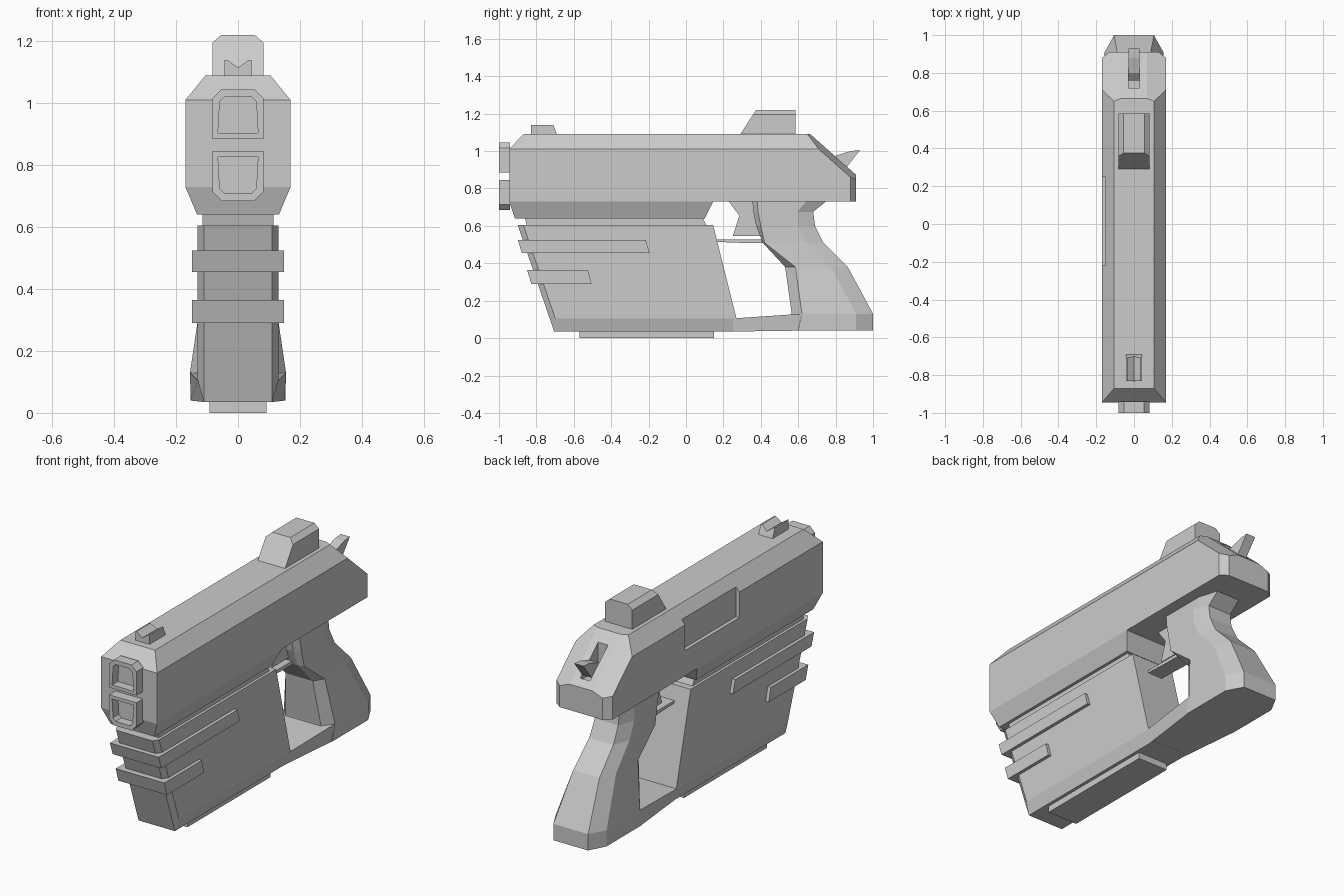
import bpy, bmesh
from mathutils import Vector

cube = bpy.data.objects.get("Cube")
if cube:
    bpy.data.objects.remove(cube, do_unlink=True)

grey = bpy.data.materials.new("plain_grey")
grey.use_nodes = True
grey.diffuse_color = (0.6, 0.6, 0.6, 1)
grey.node_tree.nodes["Principled BSDF"].inputs["Base Color"].default_value = (0.6, 0.6, 0.6, 1)


def finish(name, bm):
    bmesh.ops.recalc_face_normals(bm, faces=bm.faces[:])
    mesh = bpy.data.meshes.new(name)
    bm.to_mesh(mesh)
    bm.free()
    mesh.materials.append(grey)
    obj = bpy.data.objects.new(name, mesh)
    bpy.context.collection.objects.link(obj)
    return obj


def loft(rings):
    """Skin a list of closed rings and cap both ends."""
    bm = bmesh.new()
    rows = [[bm.verts.new(p) for p in ring] for ring in rings]
    n = len(rows[0])
    for a, b in zip(rows, rows[1:]):
        for i in range(n):
            j = (i + 1) % n
            bm.faces.new((a[i], a[j], b[j], b[i]))
    bm.faces.new(rows[0])
    bm.faces.new(rows[-1])
    bmesh.ops.recalc_face_normals(bm, faces=bm.faces[:])
    return bm


def side_prism(profile, w):
    """Extrude a (y, z) profile across the width."""
    return loft([[(x, y, z) for y, z in profile] for x in (-w, w)])


def front_prism(profile, y0, y1):
    """Extrude an (x, z) profile along the length."""
    return loft([[(x, y, z) for x, z in profile] for y in (y0, y1)])


def box(x0, x1, y0, y1, z0, z1):
    return front_prism([(x0, z0), (x1, z0), (x1, z1), (x0, z1)], y0, y1)


def cut(bm, normal, d):
    """Slice away everything beyond the plane normal . p = d."""
    n = Vector(normal)
    bmesh.ops.bisect_plane(bm, geom=bm.verts[:] + bm.edges[:] + bm.faces[:],
                           plane_co=n * (d / n.length_squared), plane_no=n, clear_outer=True)
    bmesh.ops.holes_fill(bm, edges=[e for e in bm.edges if e.is_boundary], sides=0)


def cut_both(bm, normal, d):
    x, y, z = normal
    for s in (-1, 1):
        cut(bm, (s * x, y, z), d)


def carve(obj, bm):
    """Subtract a cutter from an object and discard the cutter."""
    cutter = finish("cutter", bm)
    cutter.hide_render = True
    mod = obj.modifiers.new("carve", "BOOLEAN")
    mod.operation = "DIFFERENCE"
    mod.solver = "EXACT"
    mod.object = cutter
    bpy.context.view_layer.objects.active = obj
    bpy.ops.object.modifier_apply(modifier=mod.name)
    bpy.data.objects.remove(cutter, do_unlink=True)


# Slide: a bar with chamfered shoulders, nose and sloping tail
bm = box(-0.17, 0.17, -0.945, 0.91, 0.73, 1.09)
cut_both(bm, (0.08, 0, 0.065), 0.08 * 0.17 + 0.065 * 1.01)
cut(bm, (0, -0.08, 0.075), 0.08 * 0.945 + 0.075 * 1.01)
cut(bm, (0, 0.89, 1), 1.682)
cut_both(bm, (0.4, 0.89, 1), 1.71)
cut_both(bm, (0.75, 1, 0), 1.0075)
slide = finish("slide", bm)
carve(slide, box(-0.3, -0.15, -0.22, 0.25, 0.87, 1.06))   # ejection port
carve(slide, box(-0.03, 0.03, 0.72, 0.875, 0.89, 1.2))    # hammer slot

# Tapered underside of the slide and the neck below it
finish("slide_underside", loft([
    [(-w, y0, z), (w, y0, z), (w, y1, z), (-w, y1, z)]
    for w, y0, y1, z in ((0.17, -0.945, 0.145, 0.73), (0.132, -0.915, 0.10, 0.64))]))
finish("frame_neck", side_prism([(-0.86, 0.64), (0.09, 0.64), (0.11, 0.6), (-0.85, 0.6)], 0.115))

# Hammer
finish("hammer", side_prism([(0.78, 0.88), (0.86, 0.915), (0.93, 1.005), (0.88, 1.0),
                             (0.80, 0.975), (0.76, 0.94)], 0.028))

# Twin square muzzles, mirrored vertically about the gap between them
for name, zc, s in (("upper_muzzle", 0.885, 1), ("lower_muzzle", 0.845, -1)):
    w, h, c = 0.083, 0.16, 0.03
    shape = [(-w, 0), (w, 0), (w, h - c), (w - c, h), (c - w, h), (-w, h - c)]
    bm = front_prism([(x, zc + s * z) for x, z in shape], -1.0, -0.94)
    face = min(bm.faces, key=lambda f: f.calc_center_median().y)
    bmesh.ops.inset_region(bm, faces=[face], thickness=0.026)
    hole = bmesh.ops.extrude_face_region(bm, geom=[face])["geom"]
    bmesh.ops.delete(bm, geom=[face], context="FACES_ONLY")
    bmesh.ops.translate(bm, vec=(0, 0.05, 0),
                        verts=[v for v in hole if isinstance(v, bmesh.types.BMVert)])
    finish(name, bm)

# Sights
bm = side_prism([(0.29, 1.08), (0.29, 1.09), (0.375, 1.22), (0.585, 1.22), (0.585, 1.08)], 0.083)
cut_both(bm, (0.025, 0, 0.028), 0.025 * 0.083 + 0.028 * 1.195)
finish("rear_sight", bm)
bm = front_prism([(-0.043, 1.08), (-0.043, 1.14), (-0.035, 1.14), (0, 1.115),
                  (0.035, 1.14), (0.043, 1.14), (0.043, 1.08)], -0.83, -0.69)
cut(bm, (0, 0.05, 0.02), 0.05 * -0.71 + 0.02 * 1.14)
finish("front_sight", bm)

# Front block with bevelled leading corners and lower edges
bm = side_prism([(-0.9, 0.605), (-0.705, 0.035), (0.29, 0.035), (0.27, 0.105), (0.145, 0.605)], 0.13)
cut_both(bm, (1.5, -1, -0.342), 0.858)
cut_both(bm, (0.07, 0, -0.02), 0.07 * 0.13 - 0.02 * 0.105)
finish("front_block", bm)

# Raised bands wrapped round the front block
for name, z0, z1, front, back in (("upper_band", 0.455, 0.525, -0.9, -0.215),
                                  ("lower_band", 0.29, 0.365, -0.85, -0.525)):
    finish(name, side_prism([(front, z1), (front + 0.023, z0), (back + 0.02, z0), (back, z1)], 0.148))

# Base plate
finish("base_plate", box(-0.092, 0.092, -0.57, 0.15, 0, 0.04))

# Base bar flaring from the front block to the grip
finish("base_bar", loft([
    [(-wl, y, z0), (wl, y, z0), (wt, y, z1), (-wt, y, z1)]
    for y, wl, wt, z0, z1 in ((0.25, 0.11, 0.13, 0.035, 0.105), (0.62, 0.153, 0.155, 0.04, 0.13))]))

# Grip: eight-sided sections as height, front, front edge, rear edge, rear, half width
sections = ((0.04, 0.56, 0.60, 0.91, 1.0, 0.153), (0.13, 0.565, 0.62, 0.91, 1.0, 0.155),
            (0.38, 0.53, 0.585, 0.775, 0.865, 0.118), (0.51, 0.41, 0.42, 0.645, 0.735, 0.108),
            (0.6, 0.375, 0.40, 0.60, 0.69, 0.105), (0.675, 0.36, 0.385, 0.595, 0.68, 0.105),
            (0.74, 0.355, 0.38, 0.65, 0.76, 0.105))
finish("grip", loft([
    [(-0.7 * w, f, z), (0.7 * w, f, z), (w, fe, z), (w, re, z),
     (0.68 * w, r, z), (-0.68 * w, r, z), (-w, re, z), (-w, fe, z)]
    for z, f, fe, re, r, w in sections]))

# Trigger and its guard
finish("trigger", side_prism([(0.225, 0.735), (0.285, 0.655), (0.25, 0.545), (0.42, 0.545),
                              (0.40, 0.735)], 0.03))
finish("trigger_guard", side_prism([(0.12, 0.528), (0.43, 0.528), (0.43, 0.508), (0.33, 0.508),
                                    (0.12, 0.516)], 0.045))
